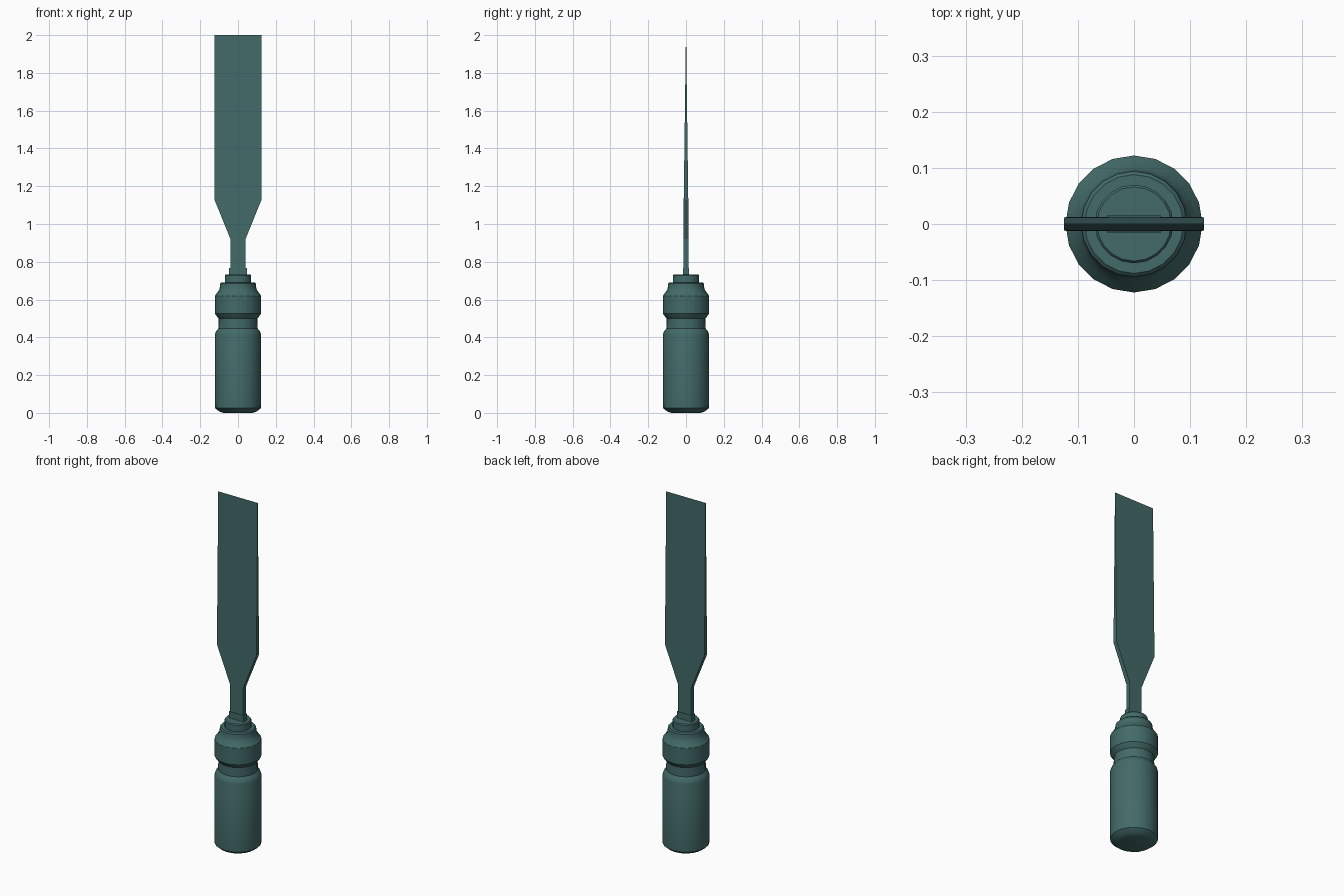
import bpy
import bmesh
from math import cos, sin, radians, tau

if "Cube" in bpy.data.objects:
    bpy.data.objects.remove(bpy.data.objects["Cube"])

teal = bpy.data.materials.new("dark_teal")
teal.use_nodes = True
colour = (0.055, 0.145, 0.14, 1)
teal.diffuse_color = colour
teal.node_tree.nodes["Principled BSDF"].inputs["Base Color"].default_value = colour


def loft(name, rings, smooth=False):
    """Skin a stack of rings with quads and cap both ends."""
    bm = bmesh.new()
    loops = [[bm.verts.new(p) for p in ring] for ring in rings]
    n = len(loops[0])
    for low, high in zip(loops, loops[1:]):
        for i in range(n):
            j = (i + 1) % n
            bm.faces.new((low[i], low[j], high[j], high[i]))
    bm.faces.new(loops[0][::-1])
    bm.faces.new(loops[-1])
    bmesh.ops.recalc_face_normals(bm, faces=bm.faces)
    mesh = bpy.data.meshes.new(name)
    bm.to_mesh(mesh)
    bm.free()
    mesh.materials.append(teal)
    obj = bpy.data.objects.new(name, mesh)
    bpy.context.collection.objects.link(obj)
    if smooth:
        bpy.ops.object.select_all(action="DESELECT")
        obj.select_set(True)
        bpy.context.view_layer.objects.active = obj
        bpy.ops.object.shade_smooth_by_angle(angle=radians(30))
    return obj


def circle(r, z, sides=20):
    return [(r * cos(tau * i / sides), r * sin(tau * i / sides), z) for i in range(sides)]


def rectangle(w, d, z):
    return [(-w, -d, z), (w, -d, z), (w, d, z), (-w, d, z)]


# Turned grip with a finger groove and rounded shoulder (radius, height)
grip = [(0.078, 0), (0.1, 0.008), (0.121, 0.025), (0.122, 0.042), (0.122, 0.415),
        (0.117, 0.43), (0.103, 0.448), (0.102, 0.5), (0.108, 0.506),
        (0.122, 0.525), (0.122, 0.62), (0.113, 0.633), (0.1, 0.65),
        (0.096, 0.665), (0.094, 0.685), (0.088, 0.691)]
loft("handle_grip", [circle(r, z) for r, z in grip], smooth=True)

# Stepped collar on top of the grip
collar = [(0.07, 0.68), (0.07, 0.727), (0.066, 0.732)]
loft("handle_collar", [circle(r, z) for r, z in collar], smooth=True)

# Short block where the blade enters the collar
loft("blade_socket", [rectangle(0.047, 0.016, z) for z in (0.72, 0.768)])

# Flat blade: narrow neck, flared shoulders, thinning to the tip
blade = [(0.04, 0.013, 0.74), (0.04, 0.013, 0.92),
         (0.125, 0.012, 1.13), (0.125, 0.0005, 2.0)]
loft("blade", [rectangle(w, d, z) for w, d, z in blade])
